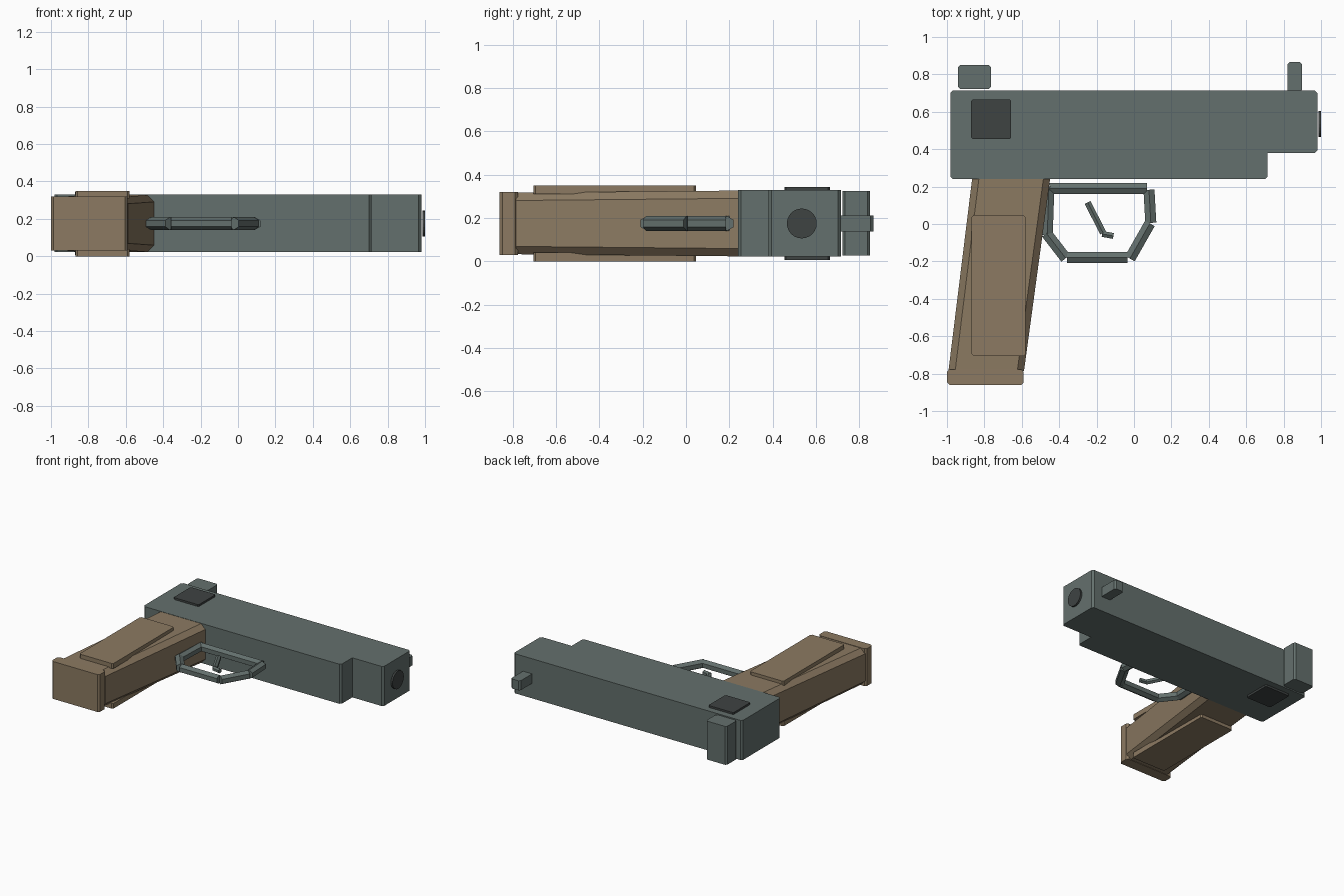
import bpy, bmesh, math
from mathutils import Vector

if "Cube" in bpy.data.objects:
    bpy.data.objects.remove(bpy.data.objects["Cube"])

ZC = 0.175  # middle plane of the model lying on its side


def material(name, rgb):
    m = bpy.data.materials.new(name)
    m.diffuse_color = (*rgb, 1)
    m.use_nodes = True
    m.node_tree.nodes["Principled BSDF"].inputs["Base Color"].default_value = m.diffuse_color
    return m


METAL = material("grey green metal", (0.127, 0.162, 0.153))
DARK = material("dark grey", (0.049, 0.056, 0.055))
BROWN = material("brown grip", (0.262, 0.195, 0.122))


def finish(name, bm, mat):
    bmesh.ops.recalc_face_normals(bm, faces=bm.faces)
    me = bpy.data.meshes.new(name)
    bm.to_mesh(me)
    bm.free()
    me.materials.append(mat)
    ob = bpy.data.objects.new(name, me)
    bpy.context.collection.objects.link(ob)
    return ob


def loft(name, rings, mat):
    """Join equal-sized rings of points and cap both ends."""
    bm = bmesh.new()
    rows = [[bm.verts.new(p) for p in r] for r in rings]
    n = len(rows[0])
    for a, b in zip(rows, rows[1:]):
        for i in range(n):
            j = (i + 1) % n
            bm.faces.new((a[i], a[j], b[j], b[i]))
    bm.faces.new(rows[0])
    bm.faces.new(rows[-1])
    return finish(name, bm, mat)


def chamfered(pts, c, sharp=()):
    """Cut the corners of a 2D outline, except the listed ones."""
    out = []
    for i, p in enumerate(pts):
        p = Vector(p)
        if i in sharp:
            out.append(p)
            continue
        for q in (pts[i - 1], pts[(i + 1) % len(pts)]):
            out.append(p + (Vector(q) - p).normalized() * c)
    return out


def prism(name, pts, z0, z1, mat, c=0.014, sharp=()):
    outline = chamfered(pts, c, sharp)
    return loft(name, [[(p.x, p.y, z) for p in outline] for z in (z0, z1)], mat)


def block(name, x0, x1, y0, y1, z0, z1, mat, c=0.012):
    return prism(name, [(x0, y0), (x1, y0), (x1, y1), (x0, y1)], z0, z1, mat, c)


def bar(name, a, b, r, mat):
    """Six-sided bar between two points, ridge facing up."""
    a, b = Vector((*a, ZC)), Vector((*b, ZC))
    side = (b - a).normalized().cross(Vector((0, 0, 1)))
    ring = []
    for k in range(6):
        t = math.radians(60 * k)
        ring.append(Vector((0, 0, r * math.cos(t))) + side * r * math.sin(t))
    return loft(name, [[a + o for o in ring], [b + o for o in ring]], mat)


# Main body with the step under the muzzle
prism("body", [(-0.982, 0.24), (0.715, 0.24), (0.715, 0.38), (0.98, 0.38),
               (0.98, 0.715), (-0.982, 0.715)], 0.022, 0.329, METAL, sharp=(2,))

# Sights
block("rear_sight", -0.942, -0.765, 0.722, 0.85, 0.026, 0.324, METAL)
block("front_sight", 0.82, 0.898, 0.705, 0.865, 0.138, 0.212, METAL)

# Muzzle disc
loft("muzzle", [[(x, 0.535 + 0.069 * math.cos(k * math.tau / 24),
                  ZC + 0.069 * math.sin(k * math.tau / 24)) for k in range(24)]
                for x in (0.986, 1.0)], DARK)

# Side plates and grip panels, one on each side
for side, p0, p1, g0, g1 in (("upper", 0.325, 0.344, 0.31, 0.35),
                             ("lower", 0.006, 0.025, 0.0, 0.04)):
    block("port_plate_" + side, -0.872, -0.657, 0.455, 0.665, p0, p1, DARK, 0.008)
    block("grip_panel_" + side, -0.868, -0.58, -0.705, 0.047, g0, g1, BROWN, 0.01)


# Slanted grip with chamfered long edges
def grip_ring(x0, x1, y, h):
    rect = [(x0, ZC - h), (x1, ZC - h), (x1, ZC + h), (x0, ZC + h)]
    return [(p.x, y, p.y) for p in chamfered(rect, 0.036)]


loft("grip", [grip_ring(-0.992, -0.588, -0.785, 0.142),
              grip_ring(-0.865, -0.448, 0.245, 0.152)], BROWN)
block("grip_base", -1.0, -0.59, -0.861, -0.777, 0.03, 0.32, BROWN, 0.014)

# Trigger guard from six straight bars
guard = [((-0.452, 0.19), (0.07, 0.19)), ((0.08, 0.183), (0.09, 0.006)),
         ((0.085, 0.003), (-0.022, -0.185)), ((-0.035, -0.18), (-0.357, -0.18)),
         ((-0.365, -0.183), (-0.468, -0.05)), ((-0.455, 0.2), (-0.464, -0.06))]
for i, (a, b) in enumerate(guard):
    bar(f"guard_bar_{i + 1}", a, b, 0.034, METAL)

# Trigger
bar("trigger", (-0.248, 0.115), (-0.165, -0.048), 0.02, METAL)
bar("trigger_tip", (-0.17, -0.053), (-0.11, -0.064), 0.018, METAL)
